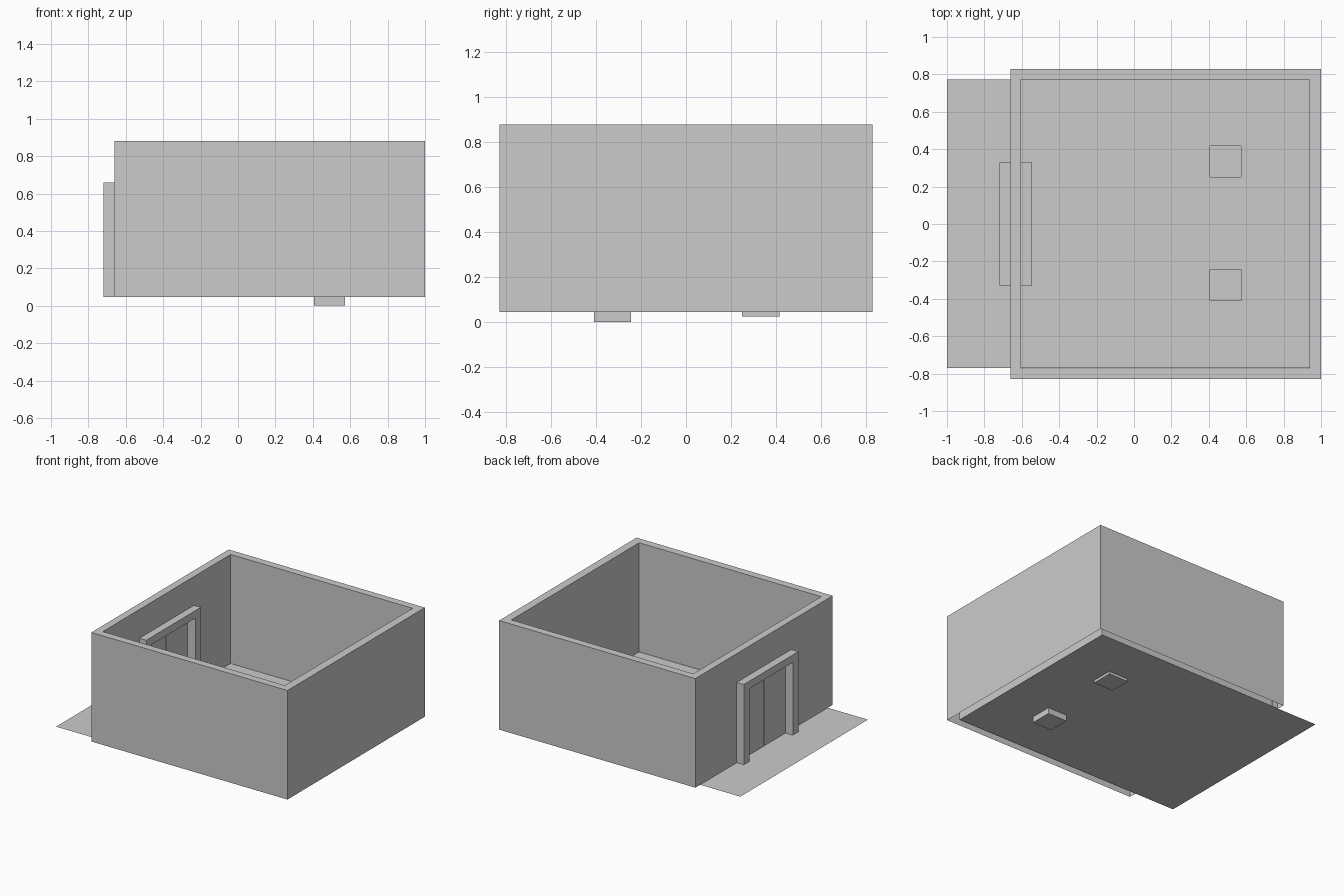
import bpy

if "Cube" in bpy.data.objects:
    bpy.data.objects.remove(bpy.data.objects["Cube"])

BASE, TOP = 0.046, 0.88


def make(name, polys):
    """Object from a list of polygons (lists of points)."""
    verts, faces, index = [], [], {}
    for poly in polys:
        face = []
        for p in poly:
            key = tuple(round(c, 4) for c in p)
            if key not in index:
                index[key] = len(verts)
                verts.append(key)
            face.append(index[key])
        faces.append(face)
    me = bpy.data.meshes.new(name)
    me.from_pydata(verts, [], faces)
    ob = bpy.data.objects.new(name, me)
    bpy.context.collection.objects.link(ob)
    return ob


def prism_x(name, outline, x0, x1):
    """Closed solid: a y-z outline (counter-clockwise seen from +x) extruded along x."""
    n = len(outline)
    a = [(x0, y, z) for y, z in outline]
    b = [(x1, y, z) for y, z in outline]
    sides = [[a[i], a[(i + 1) % n], b[(i + 1) % n], b[i]] for i in range(n)]
    return make(name, [a[::-1], b] + sides)


def portal(y_out, z_out, y_in, z_in):
    """Outline of an upside-down U, standing on the base."""
    return [(y_in, BASE), (y_out, BASE), (y_out, z_out), (-y_out, z_out),
            (-y_out, BASE), (-y_in, BASE), (-y_in, z_in), (y_in, z_in)]


def skin(x0, x1, y):
    """Four vertical wall faces facing outward, with a doorway in the x0 face."""
    def quad(a, b):
        return [(*a, BASE), (*b, BASE), (*b, TOP), (*a, TOP)]
    door = [(x0, v, z) for v, z in portal(y, TOP, 0.29, 0.63)][::-1]
    return [door, quad((x0, -y), (x1, -y)), quad((x1, -y), (x1, y)), quad((x1, y), (x0, y))]


# Hollow walls: outer skin, inner skin and top rim, open underneath
OUT, INN = (-0.66, 1.0, 0.83), (-0.603, 0.937, 0.772)


def ring(x0, x1, y):
    return [(x0, -y, TOP), (x1, -y, TOP), (x1, y, TOP), (x0, y, TOP)]


o, i = ring(*OUT), ring(*INN)
rim = [[o[k], o[(k + 1) % 4], i[(k + 1) % 4], i[k]] for k in range(4)]
make("walls", skin(*OUT) + [f[::-1] for f in skin(*INN)] + rim)

# Floor sheet running out past the doorway, with two sunken square pits
xs = [-1.0, 0.406, 0.572, 0.937]
ys = [-0.77, -0.41, -0.244, 0.25, 0.416, 0.772]
pits = {(1, 1): 0.0, (1, 3): 0.026}
floor = []
for a in range(3):
    for b in range(5):
        c = [(xs[a], ys[b]), (xs[a + 1], ys[b]), (xs[a + 1], ys[b + 1]), (xs[a], ys[b + 1])]
        z = pits.get((a, b), BASE)
        floor.append([(*p, z) for p in c])
        if z < BASE:
            for k in range(4):
                p, q = c[k], c[(k + 1) % 4]
                floor.append([(*p, BASE), (*q, BASE), (*q, z), (*p, z)])
make("floor", floor)

# Door frame passing through the wall
prism_x("door_frame", portal(0.33, 0.66, 0.262, 0.602), -0.72, -0.545)

# Pair of sliding leaves that run back into the hollow wall
for name, y0, y1 in (("door_leaf_left", 0.001, 0.768), ("door_leaf_right", -0.768, -0.001)):
    prism_x(name, [(y0, BASE), (y1, BASE), (y1, 0.63), (y0, 0.63)], -0.658, -0.612)
